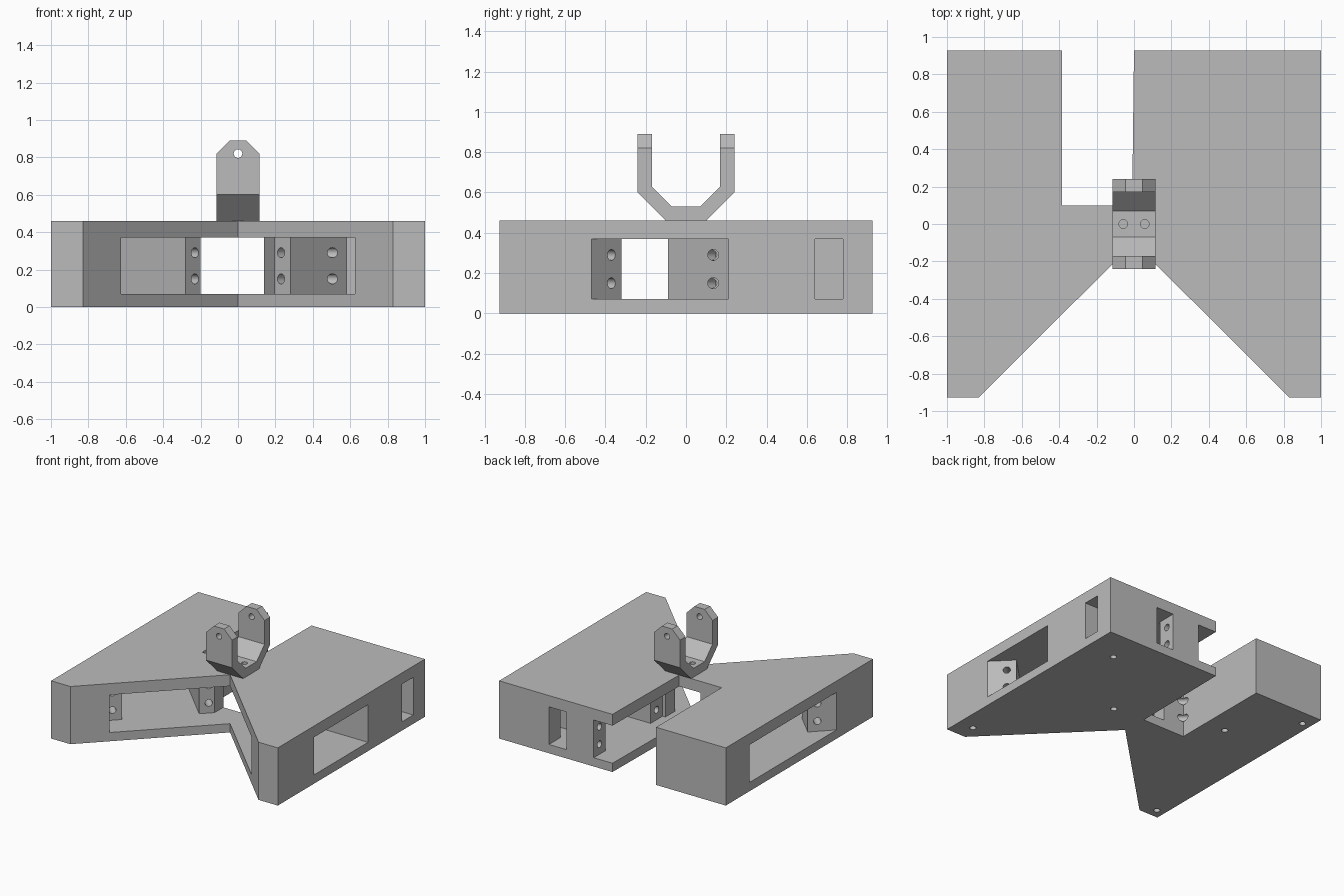
import bpy
import bmesh
from math import radians
from mathutils import Vector

if "Cube" in bpy.data.objects:
    bpy.data.objects.remove(bpy.data.objects["Cube"], do_unlink=True)

grey = bpy.data.materials.new("plain_grey")
grey.use_nodes = True
grey.diffuse_color = (0.5, 0.5, 0.5, 1)
grey.node_tree.nodes["Principled BSDF"].inputs["Base Color"].default_value = (0.5, 0.5, 0.5, 1)

FLOOR, CEILING, TOP = 0.07, 0.37, 0.46


def make_object(name, bm):
    bmesh.ops.recalc_face_normals(bm, faces=bm.faces[:])
    mesh = bpy.data.meshes.new(name)
    bm.to_mesh(mesh)
    bm.free()
    mesh.materials.append(grey)
    obj = bpy.data.objects.new(name, mesh)
    bpy.context.collection.objects.link(obj)
    return obj


def prism(name, points, offset):
    """Extrude a flat outline of 3D points along an offset."""
    bm = bmesh.new()
    face = bm.faces.new([bm.verts.new(p) for p in points])
    ext = bmesh.ops.extrude_face_region(bm, geom=[face])
    moved = [g for g in ext["geom"] if isinstance(g, bmesh.types.BMVert)]
    bmesh.ops.translate(bm, vec=offset, verts=moved)
    return make_object(name, bm)


def cut(target, cutter):
    cutter.hide_render = True
    mod = target.modifiers.new("cut", 'BOOLEAN')
    mod.operation = 'DIFFERENCE'
    mod.solver = 'EXACT'
    mod.object = cutter
    bpy.context.view_layer.objects.active = target
    bpy.ops.object.modifier_apply(modifier=mod.name)
    bpy.data.objects.remove(cutter, do_unlink=True)


def pocket(target, outline):
    pts = [(x, y, FLOOR) for x, y in outline]
    cut(target, prism("pocket_cutter", pts, (0, 0, CEILING - FLOOR)))


def box_pocket(target, x0, x1, y0, y1):
    pocket(target, [(x0, y0), (x1, y0), (x1, y1), (x0, y1)])


def drill(target, start, end, radius):
    a, b = Vector(start), Vector(end)
    bm = bmesh.new()
    bmesh.ops.create_cone(bm, cap_ends=True, segments=24, radius1=radius,
                          radius2=radius, depth=(b - a).length)
    turn = (b - a).to_track_quat('Z', 'Y').to_matrix()
    bmesh.ops.rotate(bm, matrix=turn, verts=bm.verts)
    bmesh.ops.translate(bm, vec=(a + b) / 2, verts=bm.verts)
    cut(target, make_object("drill_cutter", bm))


def diagonal(depth, along, side):
    """Point measured inward from, and along, one diagonal front face."""
    return (side * (depth + along) / 2, (depth - along) / 2)


# Body slab with a V-shaped front and a slot in the back
outline = [(-1, -0.927), (-0.83, -0.927), (0, -0.1), (0.83, -0.927), (1, -0.927),
           (1, 0.927), (0, 0.927), (-0.01, 0.1), (-0.385, 0.1), (-0.385, 0.927), (-1, 0.927)]
body = prism("body", [(x, y, 0) for x, y in outline], (0, 0, TOP))

# Diagonal pockets, with a recess along each front face
for side in (1, -1):
    pocket(body, [diagonal(d, a, side) for d, a in
                  ((-0.2, 0.2), (0.19, 0.2), (0.19, 1.35), (-0.2, 1.35))])
    if side == 1:
        back = [(0.58, 0.21), (1.1, 0.21)]
    else:
        back = [(-1.1, 0.73)]
    pocket(body, [diagonal(0.1, 0.37, side)] + back +
           [(side * 1.1, -0.57), (side * 0.85, -0.32), diagonal(0.1, 1.17, side)])

# Passage from the front into the slot
box_pocket(body, -0.2, 0.14, -0.2, 0.15)

# Rear pocket: slot-side recess, main space, back window, side window
box_pocket(body, -0.05, 0.165, 0.06, 1.0)
box_pocket(body, 0.1, 0.56, 0.21, 0.78)
box_pocket(body, 0.405, 0.56, 0.7, 1.0)
box_pocket(body, 0.5, 1.1, 0.64, 0.78)

# Screw holes through the mounting posts
for z in (0.15, 0.29):
    for side in (1, -1):
        for along in (0.27, 1.27):
            drill(body, (*diagonal(0.12, along, side), z),
                  (*diagonal(0.6, along, side), z), 0.027)
    drill(body, (0.1, 0.135, z), (0.62, 0.135, z), 0.027)
    drill(body, (0.1, 0.855, z), (0.47, 0.855, z), 0.027)

# Blind holes in the underside
for x, y in ((0.75, 0.66), (0.26, 0.08), (0.87, -0.79),
             (-0.56, 0.36), (-0.93, 0.8), (-0.93, -0.85)):
    drill(body, (x, y, -0.05), (x, y, 0.2), 0.024)

# U-shaped bracket on top
half = [(0.1, TOP), (0.24, 0.6), (0.24, 0.89), (0.17, 0.89), (0.17, 0.63), (0.07, 0.53)]
profile = half + [(-y, z) for y, z in reversed(half)]
bracket = prism("bracket", [(-0.115, y, z) for y, z in profile], (0.23, 0, 0))

# Chamfered ear corners
for side in (1, -1):
    corner = [(0.045, 0.89), (0.115, 0.82), (0.2, 0.735), (0.2, 1.0), (0.045, 1.0)]
    cut(bracket, prism("corner_cutter", [(side * x, -0.4, z) for x, z in corner], (0, 0.8, 0)))
    drill(bracket, (side * 0.057, 0, 0.4), (side * 0.057, 0, 0.6), 0.023)

# Pivot hole through both ears
drill(bracket, (0, -0.4, 0.82), (0, 0.4, 0.82), 0.023)

# Smooth hole walls, sharp edges
for obj in (body, bracket):
    bpy.ops.object.select_all(action='DESELECT')
    obj.select_set(True)
    bpy.context.view_layer.objects.active = obj
    bpy.ops.object.shade_smooth_by_angle(angle=radians(30))
